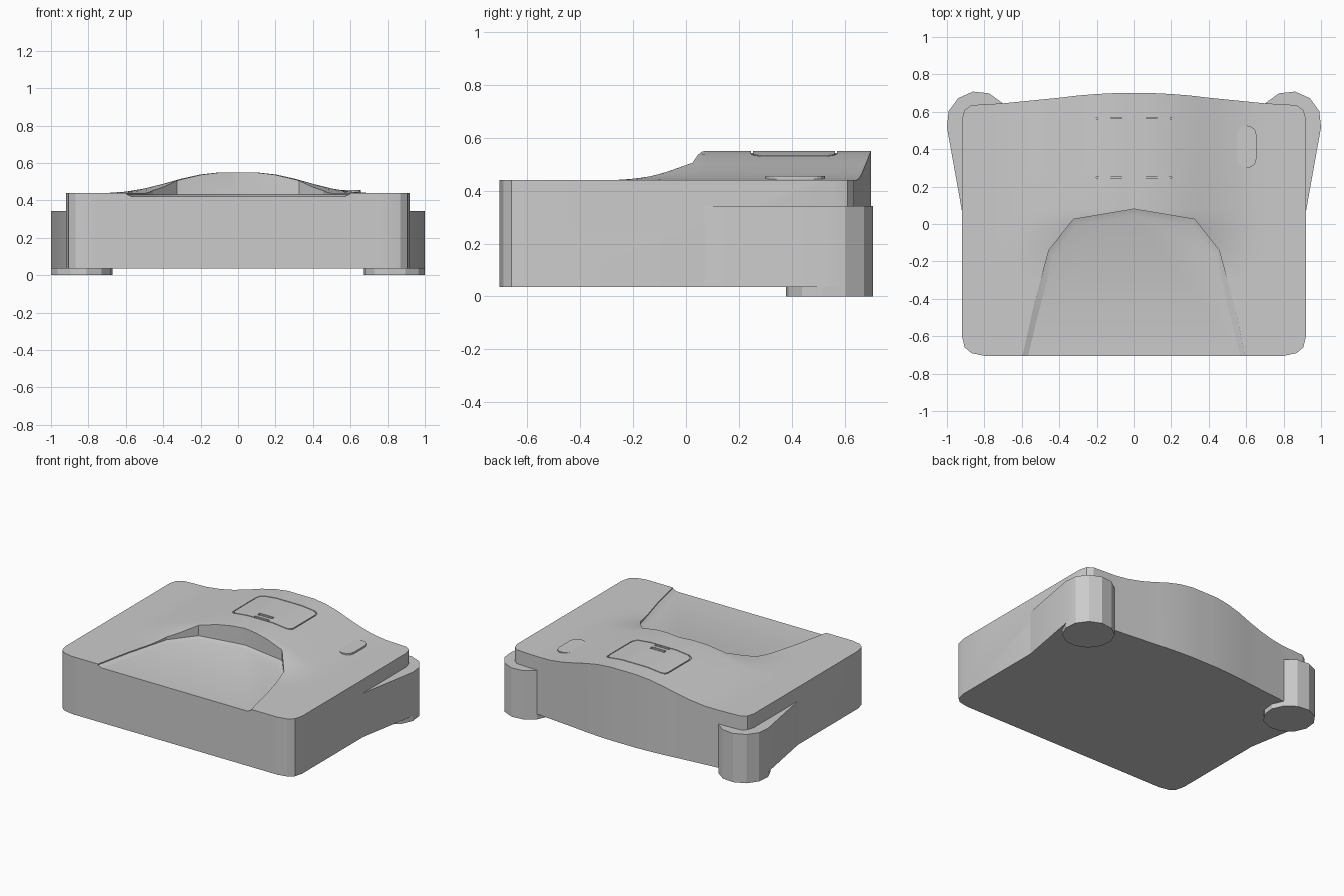
import bpy, bmesh
from math import cos, sin, pi, radians

cube = bpy.data.objects.get("Cube")
if cube:
    bpy.data.objects.remove(cube)

grey = bpy.data.materials.new("plastic_grey")
grey.use_nodes = True
grey.diffuse_color = (0.6, 0.6, 0.6, 1)
grey.node_tree.nodes["Principled BSDF"].inputs["Base Color"].default_value = grey.diffuse_color

BASE, DECK = 0.035, 0.44


def finish(name, bm):
    bmesh.ops.recalc_face_normals(bm, faces=bm.faces)
    mesh = bpy.data.meshes.new(name)
    bm.to_mesh(mesh)
    bm.free()
    mesh.materials.append(grey)
    ob = bpy.data.objects.new(name, mesh)
    bpy.context.collection.objects.link(ob)
    return ob


def loft(name, rings):
    """Closed solid through matching rings of points."""
    bm = bmesh.new()
    loops = [[bm.verts.new(p) for p in ring] for ring in rings]
    n = len(loops[0])
    for a, b in zip(loops, loops[1:]):
        for i in range(n):
            j = (i + 1) % n
            bm.faces.new((a[i], a[j], b[j], b[i]))
    bm.faces.new(loops[0])
    bm.faces.new(loops[-1])
    return finish(name, bm)


def prism(name, outline, low, high):
    return loft(name, [[(x, y, z) for x, y in outline] for z in (low, high)])


def lerp_table(x, table):
    for (x0, v0), (x1, v1) in zip(table, table[1:]):
        if x <= x1:
            return v0 + (v1 - v0) * (x - x0) / (x1 - x0)
    return table[-1][1]


HUMP = [(0, .11), (.1, .11), (.2, .099), (.3, .077), (.4, .049),
        (.5, .024), (.6, .007), (.7, 0), (1, 0)]


def top_z(x, y):
    """Deck height: a hump across x that fades out toward the front."""
    t = min(1, max(0, (y + .3) / .38))
    return DECK + lerp_table(abs(x), HUMP) * t * t * (3 - 2 * t)


def round_rect(cx, cy, w, h, r, steps=4):
    """Rounded rectangle with subdivided straight runs."""
    pts = []
    for k, (sx, sy) in enumerate([(1, 1), (-1, 1), (-1, -1), (1, -1)]):
        for i in range(steps + 1):
            a = (k + i / steps) * pi / 2
            pts.append((cx + sx * (w / 2 - r) + r * cos(a),
                        cy + sy * (h / 2 - r) + r * sin(a)))
    out = []
    for (ax, ay), (bx, by) in zip(pts, pts[1:] + pts[:1]):
        n = max(1, round(max(abs(bx - ax), abs(by - ay)) / .06))
        out += [(ax + (bx - ax) * i / n, ay + (by - ay) * i / n) for i in range(n)]
    return out


def cut(target, cutter):
    mod = target.modifiers.new("cut", "BOOLEAN")
    mod.operation, mod.solver, mod.object = "DIFFERENCE", "EXACT", cutter
    bpy.context.view_layer.objects.active = target
    bpy.ops.object.modifier_apply(modifier=mod.name)
    bpy.data.objects.remove(cutter)


def groove(cx, cy, w, h, r, width=.007, depth=.008):
    """Ring-shaped cutter that follows the deck."""
    outer = round_rect(cx, cy, w, h, r)
    sx, sy = 1 - 2 * width / w, 1 - 2 * width / h
    inner = [(cx + (x - cx) * sx, cy + (y - cy) * sy) for x, y in outer]
    bm = bmesh.new()
    loops = [[bm.verts.new((x, y, top_z(x, y) + dz)) for x, y in ring]
             for ring, dz in ((outer, -depth), (outer, .03), (inner, .03), (inner, -depth))]
    for a, b in zip(loops, loops[1:] + loops[:1]):
        for i in range(len(a)):
            j = (i + 1) % len(a)
            bm.faces.new((a[i], a[j], b[j], b[i]))
    return finish("groove_cutter", bm)


# Body: columns across x, each with a front and back limit
FRONT = [(0, -.705), (.8, -.705), (.87, -.69), (.905, -.66), (.92, -.6)]
BACK = [(0, .7), (.1, .7), (.2, .695), (.3, .687), (.4, .675), (.5, .665),
        (.6, .655), (.7, .645), (.8, .64), (.87, .635), (.905, .61), (.92, .56)]
half = [.05 * i for i in range(1, 17)] + [.87, .905, .92]
columns = [-x for x in reversed(half)] + [0] + half
rows = [-.3 + .38 * i / 12 for i in range(13)] + [.3, .5]

bm = bmesh.new()
top = []
bottom = []
for x in columns:
    ys = [lerp_table(abs(x), FRONT)] + rows + [lerp_table(abs(x), BACK)]
    top.append([bm.verts.new((x, y, top_z(x, y))) for y in ys])
    bottom.append([bm.verts.new((x, y, BASE)) for y in (ys[0], ys[-1])])
for i in range(len(columns) - 1):
    a, b, c, d = top[i], top[i + 1], bottom[i], bottom[i + 1]
    for j in range(len(a) - 1):
        bm.faces.new((a[j], b[j], b[j + 1], a[j + 1]))
    bm.faces.new((a[0], b[0], d[0], c[0]))
    bm.faces.new((a[-1], b[-1], d[1], c[1]))
    bm.faces.new((c[0], d[0], d[1], c[1]))
for i in (0, -1):
    bm.faces.new(top[i] + [bottom[i][1], bottom[i][0]])
body = finish("body", bm)

# Front recess with a small sloped edge around its floor
side = [(.617, -.8), (.595, -.7), (.54, -.45), (.455, -.14), (.325, .025)]
rim = side + [(0, .08)] + [(-x, y) for x, y in reversed(side)]
floor = [(x * .95, y - (.035 if y > -.6 else 0)) for x, y in rim]
cut(body, loft("recess_cutter", [
    [(x, y, .42) for x, y in floor],
    [(x, y, .433) for x, y in rim],
    [(x, y, .7) for x, y in rim]]))

# Lid seam and latch outlines on the hump
for spec in ((0, .408, .468, .325, .04), (0, .309, .112, .027, .004), (0, .259, .112, .026, .004)):
    cut(body, groove(*spec))

# Button on the right-hand side of the deck
button = prism("button", round_rect(.603, .413, .104, .225, .05), .43, .455)

# Rear feet: rounded post flaring out of the side wall
parts = [body, button]
for name, s in (("left", 1), ("right", -1)):
    ring = [(.835 + .167 * cos(radians(a)), .543 + .167 * sin(radians(a)))
            for a in range(-9, 351, 30)]
    flare = [(.9, .05), (.92, .07)] + ring[:6] + [(.75, .6), (.89, .5)]
    parts.append(prism(name + "_foot_flare", [(s * x, y) for x, y in flare], BASE, .343))
    parts.append(prism(name + "_foot_pad", [(s * x, y) for x, y in ring], 0, BASE))

# Smooth the gentle curves, keep edges crisp
bpy.ops.object.select_all(action="DESELECT")
for ob in parts:
    ob.select_set(True)
bpy.context.view_layer.objects.active = body
bpy.ops.object.shade_smooth_by_angle(angle=radians(20))
